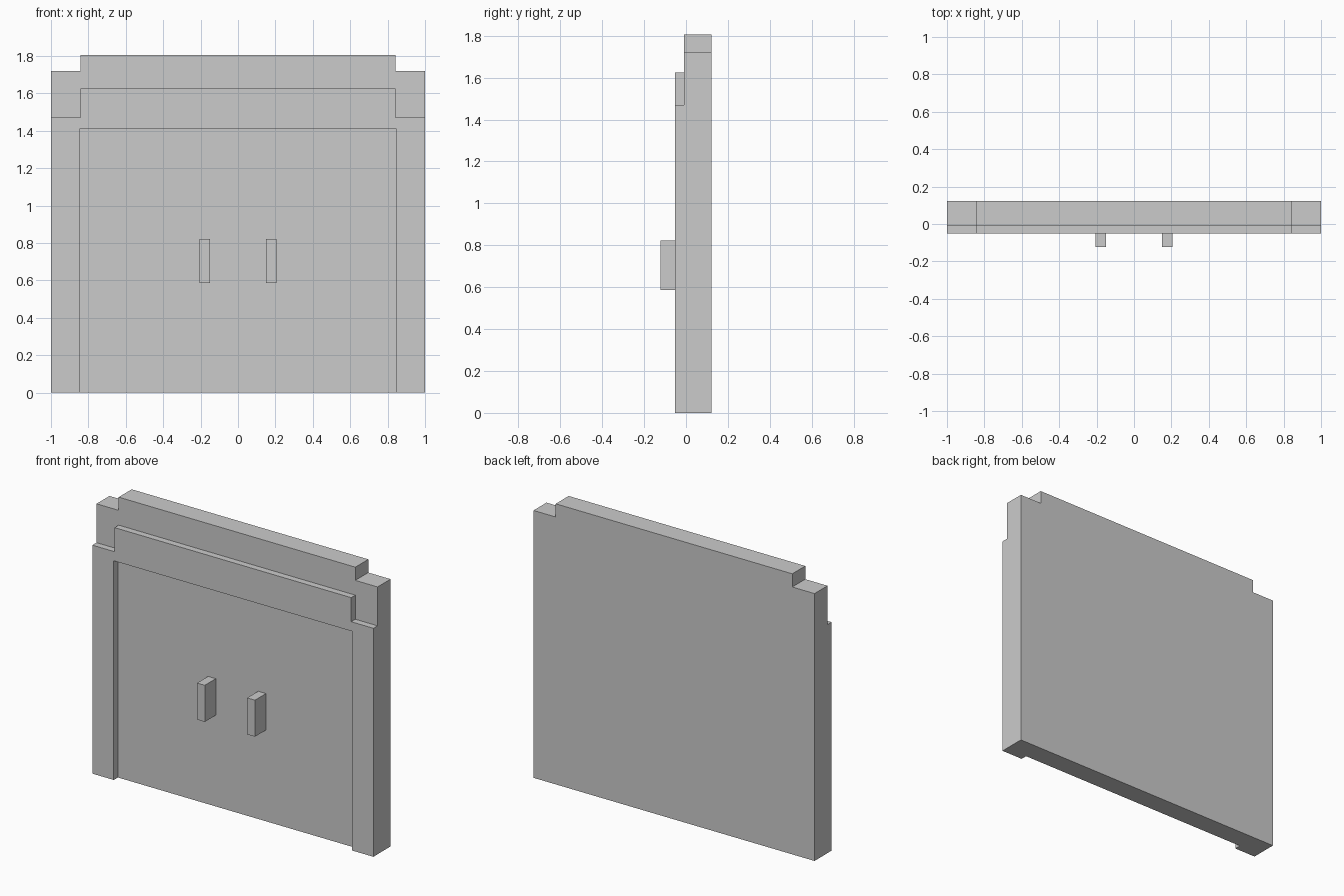
import bpy
import bmesh

if "Cube" in bpy.data.objects:
    bpy.data.objects.remove(bpy.data.objects["Cube"])


def extrude_profile(name, half, y0, y1):
    """Mirror a right-half (x, z) outline across x = 0 and extrude it from y0 to y1."""
    outline = half + [(-x, z) for x, z in reversed(half) if x > 0]
    bm = bmesh.new()
    face = bm.faces.new([bm.verts.new((x, y0, z)) for x, z in outline])
    ext = bmesh.ops.extrude_face_region(bm, geom=[face])
    verts = [g for g in ext["geom"] if isinstance(g, bmesh.types.BMVert)]
    bmesh.ops.translate(bm, verts=verts, vec=(0, y1 - y0, 0))
    bmesh.ops.recalc_face_normals(bm, faces=bm.faces)
    mesh = bpy.data.meshes.new(name)
    bm.to_mesh(mesh)
    bm.free()
    obj = bpy.data.objects.new(name, mesh)
    bpy.context.collection.objects.link(obj)
    return obj


def box(name, x, y, z):
    """Axis-aligned box from (min, max) ranges."""
    bpy.ops.mesh.primitive_cube_add(size=1, location=[sum(r) / 2 for r in (x, y, z)])
    obj = bpy.context.object
    obj.name = name
    obj.scale = [r[1] - r[0] for r in (x, y, z)]
    return obj


FRONT, PANEL, BACK = -0.052, -0.01, 0.122

# Door slab with stepped top corners
extrude_profile("door_panel",
                [(1, 0), (1, 1.72), (0.842, 1.72), (0.842, 1.805)],
                PANEL, BACK)

# Raised surround: two legs and a stepped lintel around the opening
extrude_profile("door_frame",
                [(0.848, 1.41), (0.848, 0), (1, 0), (1, 1.47),
                 (0.842, 1.47), (0.842, 1.625)],
                FRONT, PANEL)

# Pair of upright handles
for side, label in ((-1, "left"), (1, "right")):
    box(f"{label}_handle", sorted((side * 0.151, side * 0.206)),
        (-0.122, PANEL), (0.587, 0.822))
